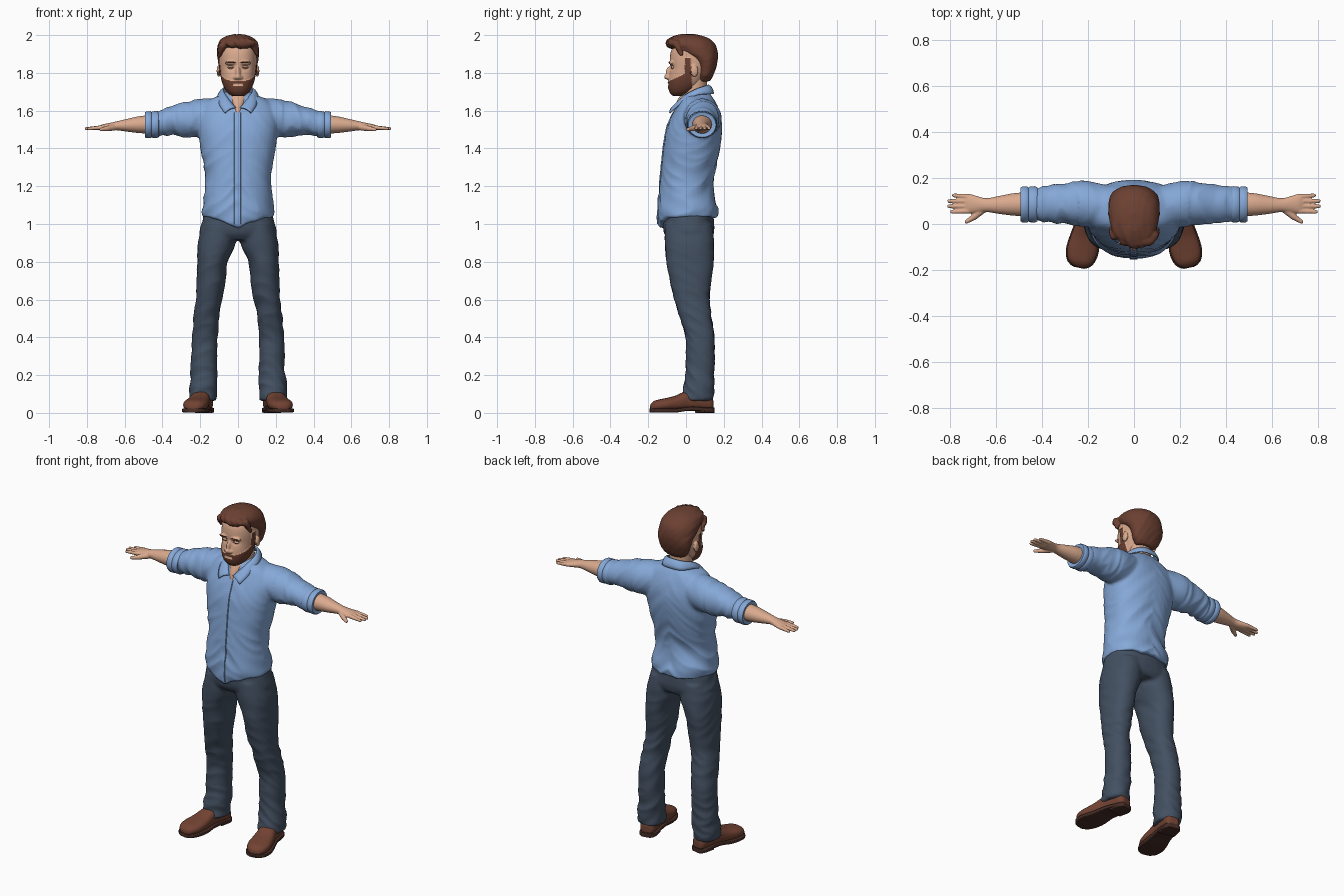
import bpy, bmesh, math
from mathutils import Vector, Matrix, noise
from mathutils.bvhtree import BVHTree

if "Cube" in bpy.data.objects:
    bpy.data.objects.remove(bpy.data.objects["Cube"])


def material(name, rgb):
    m = bpy.data.materials.new(name)
    m.diffuse_color = (*rgb, 1)
    m.use_nodes = True
    m.node_tree.nodes["Principled BSDF"].inputs["Base Color"].default_value = m.diffuse_color
    return m


SKIN = material("skin", (0.70, 0.40, 0.27))
HAIR = material("hair brown", (0.15, 0.052, 0.032))
SHIRT = material("shirt blue", (0.235, 0.39, 0.68))
DENIM = material("dark denim", (0.056, 0.08, 0.12))
LEATHER = material("shoe leather", (0.17, 0.056, 0.033))
SOLE = material("dark sole", (0.06, 0.025, 0.018))


def R(z, half, front, back, cx=0):
    """Horizontal ring given by half width, front y and back y."""
    return (z, cx, half, (front + back) / 2, (back - front) / 2)


def spline(rows, steps):
    out = []
    for i in range(len(rows) - 1):
        p = [rows[max(0, min(len(rows) - 1, i + k))] for k in (-1, 0, 1, 2)]
        for s in range(steps):
            t = s / steps
            out.append([b + 0.5 * t * (c - a + t * (2*a - 5*b + 4*c - d + t * (3*(b - c) + d - a)))
                        for a, b, c, d in zip(*p)])
    return out + [list(rows[-1])]


def loft(bm, rings, axis='z', p=2.0, n=36, steps=4):
    loops = []
    for t, a, ra, b, rb in spline(rings, steps):
        loop = []
        for i in range(n):
            c, s = math.cos(math.tau * i / n), math.sin(math.tau * i / n)
            u = a + ra * math.copysign(abs(c) ** (2 / p), c)
            v = b + rb * math.copysign(abs(s) ** (2 / p), s)
            loop.append(bm.verts.new({'z': (u, v, t), 'x': (t, u, v), 'y': (u, t, v)}[axis]))
        loops.append(loop)
    for lo, hi in zip(loops, loops[1:]):
        for i in range(n):
            bm.faces.new((lo[i], lo[(i + 1) % n], hi[(i + 1) % n], hi[i]))
    bm.faces.new(loops[0][::-1])
    bm.faces.new(loops[-1])


def ball(bm, c, r):
    bmesh.ops.create_uvsphere(bm, u_segments=16, v_segments=10, radius=1,
                              matrix=Matrix.Translation(c) @ Matrix.Diagonal((*r, 1)))


def rod(bm, a, b, ra, rb, n=12):
    for i in range(n + 1):
        r = ra + (rb - ra) * i / n
        ball(bm, Vector(a).lerp(Vector(b), i / n), (r, r, r))


def finish(name, bm, mats, mirror=False, voxel=0, smooth=3, warp=None, rule=None):
    """Make the object; optionally mirror, fuse by voxels, smooth, fold and colour it."""
    bmesh.ops.recalc_face_normals(bm, faces=bm.faces[:])
    me = bpy.data.meshes.new(name)
    bm.to_mesh(me)
    bm.free()
    ob = bpy.data.objects.new(name, me)
    bpy.context.collection.objects.link(ob)
    if mirror:
        ob.modifiers.new("mirror", 'MIRROR').use_mirror_merge = False
    if voxel:
        m = ob.modifiers.new("fuse", 'REMESH')
        m.mode, m.voxel_size = 'VOXEL', voxel
        m = ob.modifiers.new("soften", 'SMOOTH')
        m.factor, m.iterations = 0.5, smooth
        dg = bpy.context.evaluated_depsgraph_get()
        me = bpy.data.meshes.new_from_object(ob.evaluated_get(dg))
        ob.modifiers.clear()
        ob.data = me
        me.name = name
    if warp:
        moved = [warp(v.co.copy(), v.normal.copy()) for v in me.vertices]
        for v, co in zip(me.vertices, moved):
            v.co = co
    me.materials.clear()
    for m in mats:
        me.materials.append(m)
    for f in me.polygons:
        f.use_smooth = True
        f.material_index = rule(f.center) if rule else 0
    if not voxel:
        me.set_sharp_from_angle(angle=math.radians(50))
    return ob


def ridge(x, y, z):
    return 0.35 - abs(noise.noise(Vector((x, y, z)))) * 1.6


# Shirt body and sleeves, fused
bm = bmesh.new()
loft(bm, [R(1.035, .188, -.142, .168), R(1.08, .19, -.148, .17), R(1.15, .18, -.144, .15),
          R(1.22, .173, -.136, .144), R(1.30, .181, -.129, .16), R(1.40, .199, -.119, .18),
          R(1.48, .209, -.109, .19), R(1.55, .213, -.086, .188), R(1.61, .2, -.056, .172),
          R(1.655, .16, -.035, .152), R(1.685, .09, -.015, .132), R(1.70, .07, 0, .12)], p=2.3)
loft(bm, [(.06, .075, .08, 1.575, .09), (.15, .08, .095, 1.565, .1), (.22, .088, .1, 1.56, .1),
          (.28, .088, .093, 1.553, .093), (.36, .087, .082, 1.545, .077),
          (.42, .086, .074, 1.53, .068), (.46, .085, .07, 1.527, .065)], axis='x')


def shirt_folds(co, n):
    x, y, z = co
    if abs(x) > .24:
        k = .009 * ridge(x * 17 + z * 5, y * 6, z * 6)
    else:
        low = max(0, min(1, (1.42 - z) / .25))
        k = (.003 + .007 * low) * ridge(x * 5, y * 5 + 3, z * 13 + abs(x) * 12)
    co += n * k
    if co.z < 1.2 and y < 0:  # front tails dip
        co.z -= .055 * max(0, 1 - abs(x) / .14) * min(1, (1.2 - z) / .15)
    return co


shirt = finish("shirt", bm, [SHIRT], True, .008, 5, shirt_folds)
tree = BVHTree.FromPolygons([v.co for v in shirt.data.vertices],
                            [list(f.vertices) for f in shirt.data.polygons])

# Button strip, laid on the shirt front
bm = bmesh.new()
rows = []
for i in range(45):
    z = 1.0 + .59 * i / 44
    row = []
    for x in (-.021, -.018, -.002, .014, .017):
        hit = tree.ray_cast(Vector((x, -1, z)), Vector((0, 1, 0)))[0]
        y = hit.y if hit else -.14
        row.append(bm.verts.new((x, y + (.002 if x in (-.021, .017) else -.005), z)))
    rows.append(row)
for a, b in zip(rows, rows[1:]):
    for i in range(4):
        bm.faces.new((a[i], a[i + 1], b[i + 1], b[i]))
finish("button_strip", bm, [SHIRT])

# Collar
inner = [(0, .118, 1.735), (.05, .105, 1.73), (.077, .06, 1.715), (.07, .01, 1.69),
         (.045, -.03, 1.655), (.012, -.066, 1.615)]
outer = [(0, .146, 1.69), (.065, .132, 1.688), (.104, .06, 1.683), (.104, 0, 1.655),
         (.093, -.05, 1.62), (.07, -.086, 1.587)]
bm = bmesh.new()
sides = [[(-x, y, z) for x, y, z in e[:0:-1]] + e for e in (inner, outer)]
grid = []
for a, b in zip(spline(sides[0], 3), spline(sides[1], 3)):
    a, b = Vector(a), Vector(b)
    grid.append([bm.verts.new(a.lerp(b, k / 4) + Vector((0, -.004 if a.y < 0 else .003, .008))
                              * math.sin(math.pi * k / 4)) for k in range(5)])
for a, b in zip(grid, grid[1:]):
    for i in range(4):
        bm.faces.new((a[i], a[i + 1], b[i + 1], b[i]))
m = finish("collar", bm, [SHIRT]).modifiers.new("cloth", 'SOLIDIFY')
m.thickness, m.offset = .007, 0

# Rolled cuffs
bm = bmesh.new()
loft(bm, [(.418, .085, .06, 1.527, .055), (.42, .085, .074, 1.527, .068), (.43, .085, .079, 1.527, .072),
          (.453, .085, .077, 1.526, .07), (.458, .085, .073, 1.526, .066), (.463, .085, .078, 1.526, .071),
          (.485, .085, .078, 1.525, .071), (.493, .085, .073, 1.525, .066), (.488, .085, .05, 1.525, .045)],
     axis='x', steps=1)
finish("rolled_cuffs", bm, [SHIRT], True)

# Forearms and hands
bm = bmesh.new()
loft(bm, [(.45, .085, .054, 1.527, .05), (.52, .085, .049, 1.526, .045), (.58, .083, .04, 1.523, .035),
          (.64, .082, .03, 1.52, .024), (.68, .085, .036, 1.515, .02), (.715, .088, .043, 1.511, .017),
          (.735, .088, .04, 1.509, .011)], axis='x')
for y0, y1, end in ((.056, .053, .79), (.078, .077, .803), (.099, .1, .802), (.119, .124, .782)):
    rod(bm, (.72, y0, 1.511), (end, y1, 1.505), .012, .0085)
rod(bm, (.655, .065, 1.512), (.695, .03, 1.505), .018, .014)
rod(bm, (.695, .03, 1.505), (.727, .01, 1.5), .013, .009)
finish("arms_and_hands", bm, [SKIN], True, .004, 2)

# Trousers
bm = bmesh.new()
loft(bm, [R(.915, .17, -.09, .13), R(.95, .203, -.116, .148), R(1.0, .195, -.122, .148),
          R(1.07, .178, -.118, .142)], p=2.3)
loft(bm, [R(1.0, .085, -.11, .14, .10), R(.9, .1, -.112, .148, .112), R(.8, .081, -.104, .147, .135),
          R(.7, .077, -.086, .134, .143), R(.6, .07, -.062, .124, .152), R(.5, .068, -.03, .136, .167),
          R(.4, .068, -.002, .15, .176), R(.3, .068, -.001, .152, .179), R(.2, .071, -.002, .149, .182),
          R(.12, .073, -.016, .148, .185), R(.065, .071, -.022, .145, .186)], p=2.2)


def trouser_folds(co, n):
    x, y, z = co
    k = .004 + .008 * math.exp(-((z - .52) / .1) ** 2) + .008 * math.exp(-((z - .16) / .1) ** 2)
    return co + n * k * ridge(x * 5, y * 6, z * 15 + y * 9 + abs(x) * 6)


finish("trousers", bm, [DENIM], True, .009, 4, trouser_folds)

# Shoes: upper, sole and heel, turned outwards
turn = Matrix.Translation((.2, 0, 0)) @ Matrix.Rotation(math.radians(12), 4, 'Z')
profile = [(.145, .026, .07), (.125, .044, .095), (.06, .049, .125), (0, .052, .115), (-.06, .061, .09),
           (-.12, .066, .076), (-.165, .054, .066), (-.185, .034, .052), (-.192, .018, .04)]
bm = bmesh.new()
loft(bm, [(y, 0, h, (top + .012) / 2, (top - .012) / 2) for y, h, top in profile], axis='y', p=2.5)
bm.transform(turn)
finish("shoe_uppers", bm, [LEATHER], True, .006, 2)
bm = bmesh.new()
loft(bm, [(y - .002, 0, h + .005, .013 + (.008 if -.01 < y < .07 else 0), .011) for y, h, top in profile],
     axis='y', p=7)
loft(bm, [(.149, 0, .03, .014, .014), (.125, 0, .048, .014, .014), (.06, 0, .05, .014, .014)], axis='y', p=7)
bm.transform(turn)
finish("shoe_soles", bm, [SOLE], True)

# Neck
bm = bmesh.new()
loft(bm, [R(1.575, .02, -.07, .05), R(1.62, .04, -.062, .1), R(1.66, .058, -.043, .11),
          R(1.70, .064, -.02, .11), R(1.78, .066, -.01, .11)])
finish("neck", bm, [SKIN])

# Head with nose, brows, ears and painted beard
bm = bmesh.new()
loft(bm, [R(1.682, .03, -.07, 0), R(1.70, .054, -.084, .03), R(1.73, .073, -.092, .07),
          R(1.77, .086, -.092, .10), R(1.82, .094, -.085, .13), R(1.87, .098, -.086, .145),
          R(1.92, .095, -.078, .145), R(1.96, .08, -.05, .12), R(1.985, .04, 0, .08)], p=2.25)
ball(bm, (0, -.09, 1.8), (.013, .017, .034))
ball(bm, (0, -.102, 1.779), (.015, .014, .014))
for s in (-1, 1):
    ball(bm, (s * .014, -.093, 1.775), (.011, .012, .01))
    ball(bm, (s * .037, -.078, 1.853), (.034, .015, .011))
    ball(bm, (s * .102, .045, 1.81), (.011, .02, .032))


def bearded(c):
    lips = abs(c.x) < .024 and abs(c.z - 1.738) < .006 and c.y < -.05
    chin = c.z < 1.757 + .45 * (c.y + .09) and c.y < .03
    burns = -.005 < c.y < .026 and c.z < 1.88 and abs(c.x) > .07
    return int((chin or burns) and not lips)


def face_shape(co, n):
    if co.y < -.03:
        d2 = ((abs(co.x) - .037) / .02) ** 2 + ((co.z - 1.83) / .014) ** 2
        co.y += .010 * math.exp(-d2)
    return co + n * .004 * bearded(co)


finish("head", bm, [SKIN, HAIR], False, .0045, 3, face_shape, bearded)

# Eyelids, lash lines and eyebrows
for name, mat, z, y, r in (("eyelids", SKIN, 1.829, -.068, (.018, .012, .009)),
                           ("lash_lines", HAIR, 1.829, -.0765, (.016, .0045, .002)),
                           ("eyebrows", HAIR, 1.856, -.087, (.026, .006, .004))):
    bm = bmesh.new()
    ball(bm, (.037, y, z), r)
    finish(name, bm, [mat], True)

# Hair with a swept front
bm = bmesh.new()
loft(bm, [R(1.755, .055, .065, .125), R(1.78, .083, .06, .142), R(1.83, .1, .058, .16),
          R(1.87, .108, .03, .168), R(1.90, .111, -.02, .169), R(1.93, .111, -.06, .164),
          R(1.955, .106, -.09, .152), R(1.98, .088, -.088, .125), R(1.995, .06, -.06, .09),
          R(2.004, .03, -.03, .05)], p=2.2)
ball(bm, (.012, -.07, 1.957), (.08, .036, .03))
rod(bm, (.085, -.05, 1.955), (.1, -.025, 1.9), .02, .012)
rod(bm, (-.085, -.05, 1.94), (-.1, -.02, 1.89), .018, .01)


def strands(co, n):
    k = .006 if co.y < 0 else .002
    return co + n * k * noise.noise(Vector((co.x * 45 + co.z * 30, co.y * 10, co.z * 12)))


finish("hair", bm, [HAIR], False, .006, 3, strands)
